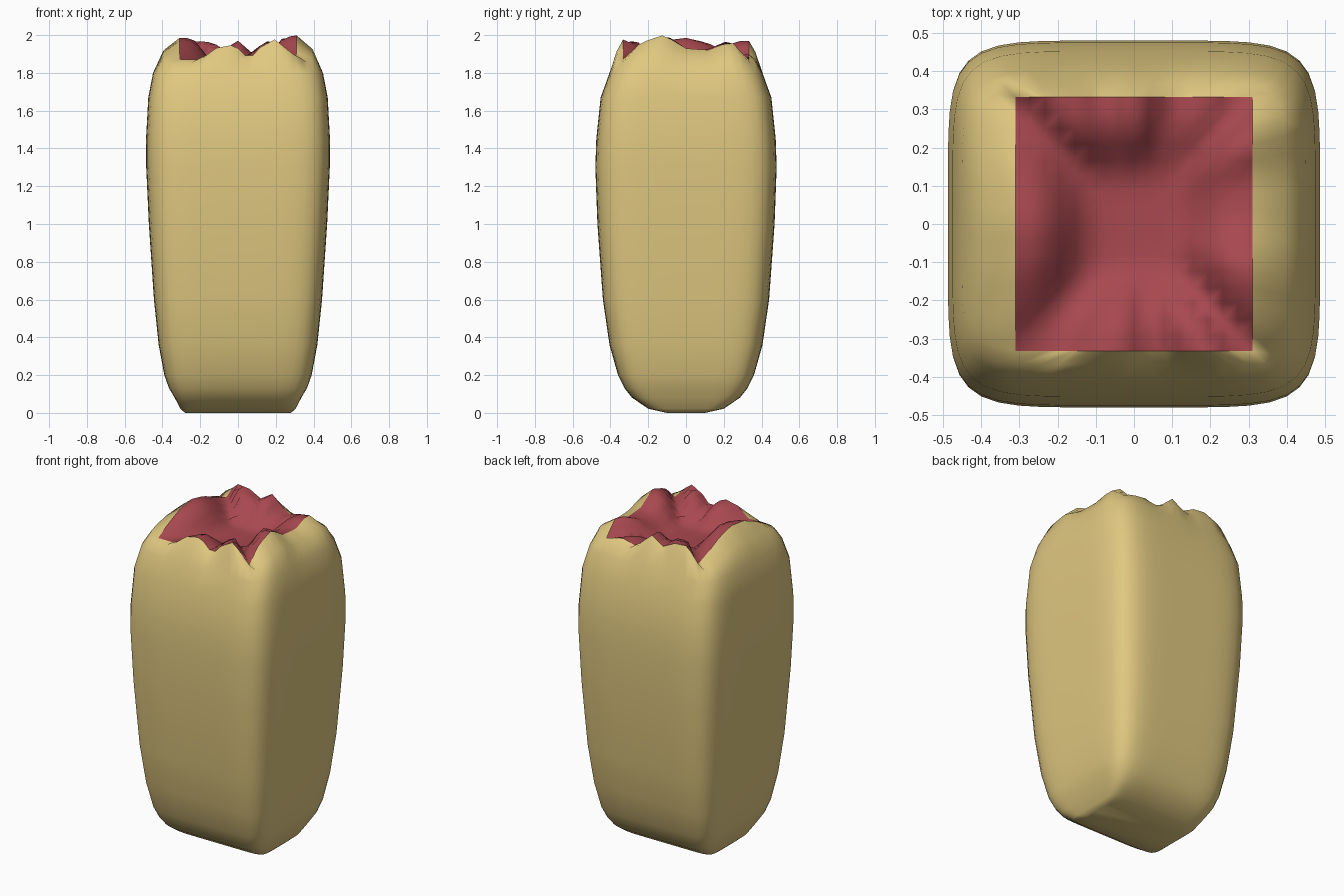
import bpy, bmesh

if "Cube" in bpy.data.objects:
    bpy.data.objects.remove(bpy.data.objects["Cube"])

K = 16                 # segments per side
HX, HY = 0.31, 0.333   # half size of the torn opening


def material(name, color):
    m = bpy.data.materials.new(name)
    m.diffuse_color = (*color, 1)
    m.use_nodes = True
    m.node_tree.nodes["Principled BSDF"].inputs["Base Color"].default_value = m.diffuse_color
    return m


def lerp_table(table, t):
    for (a, za), (b, zb) in zip(table, table[1:]):
        if t <= b:
            return za + (zb - za) * (t - a) / (b - a)
    return table[-1][1]


# Jagged rim heights along each edge of the opening (position, z)
FRONT = [(-.31, 1.87), (-.19, 1.87), (-.12, 1.93), (-.02, 1.95), (.06, 1.87), (.11, 1.93), (.2, 1.98), (.31, 1.87)]
BACK = [(-.31, 1.87), (-.25, 1.97), (-.15, 1.96), (-.08, 1.92), (.0, 1.97), (.11, 1.875), (.2, 1.9), (.31, 1.87)]
RIGHT = [(-.333, 1.87), (-.24, 1.96), (-.12, 2.0), (0, 1.93), (.12, 1.92), (.24, 1.965), (.333, 1.87)]
LEFT = [(-.333, 1.87), (-.24, 1.92), (-.12, 1.97), (0, 1.985), (.11, 1.96), (.22, 1.91), (.333, 1.87)]


def rim_z(u, v):
    if abs(v) >= abs(u):
        return lerp_table(BACK if v > 0 else FRONT, u * HX)
    return lerp_table(RIGHT if u > 0 else LEFT, v * HY)


def finish(name, bm, mat):
    bmesh.ops.recalc_face_normals(bm, faces=bm.faces)
    for f in bm.faces:
        f.smooth = True
    me = bpy.data.meshes.new(name)
    bm.to_mesh(me)
    bm.free()
    me.materials.append(mat)
    ob = bpy.data.objects.new(name, me)
    bpy.context.collection.objects.link(ob)
    return ob


# Points around a unit square
s = [-1 + 2 * i / K for i in range(K)]
square = [(t, -1) for t in s] + [(1, t) for t in s] + [(-t, 1) for t in s] + [(-1, -t) for t in s]

# Skin: rounded-square rings (half x, half y, z, squareness)
RINGS = [(.28, .10, 0, 12), (.305, .2, .022, 10), (.335, .285, .08, 8), (.365, .325, .13, 7), (.39, .36, .2, 6.5),
         (.42, .405, .36, 6), (.445, .44, .6, 6), (.472, .469, 1.0, 6), (.486, .48, 1.3, 6),
         (.487, .475, 1.45, 6), (.475, .452, 1.67, 6), (.45, .405, 1.8, 6)]
bm = bmesh.new()
loops = []
for hx, hy, z, n in RINGS:
    ring = []
    for u, v in square:
        f = (abs(u) ** n + abs(v) ** n) ** (-1 / n)
        ring.append(bm.verts.new((u * f * hx, v * f * hy, z)))
    loops.append(ring)
# shoulder rising into the torn rim
shoulder = []
for u, v in square:
    f = (abs(u) ** 9 + abs(v) ** 9) ** (-1 / 9)
    shoulder.append(bm.verts.new((u * f * .395, v * f * .368, 1.855 + (rim_z(u, v) - 1.87) * .55)))
loops.append(shoulder)
loops.append([bm.verts.new((u * HX, v * HY, rim_z(u, v))) for u, v in square])
for a, b in zip(loops, loops[1:]):
    for i in range(len(a)):
        j = (i + 1) % len(a)
        bm.faces.new((a[i], a[j], b[j], b[i]))
bm.faces.new(loops[0][::-1])
finish("skin_body", bm, material("skin", (.745, .578, .216)))

# Torn flesh: square patch sinking to a hollow
bm = bmesh.new()
grid = []
for j in range(K + 1):
    row = []
    for i in range(K + 1):
        u, v = -1 + 2 * i / K, -1 + 2 * j / K
        m = max(abs(u), abs(v))
        t = min(1, max(0, (m - .3) / .55))
        t = t * t * (3 - 2 * t)
        rim = rim_z(u / m, v / m) if m else 1.9
        row.append(bm.verts.new((u * HX, v * HY, 1.83 + (rim - 1.83) * t)))
    grid.append(row)
for j in range(K):
    for i in range(K):
        bm.faces.new((grid[j][i], grid[j][i + 1], grid[j + 1][i + 1], grid[j + 1][i]))
flesh = finish("torn_flesh", bm, material("flesh", (.39, .065, .078)))
if sum(p.normal.z for p in flesh.data.polygons) < 0:
    flesh.data.flip_normals()
